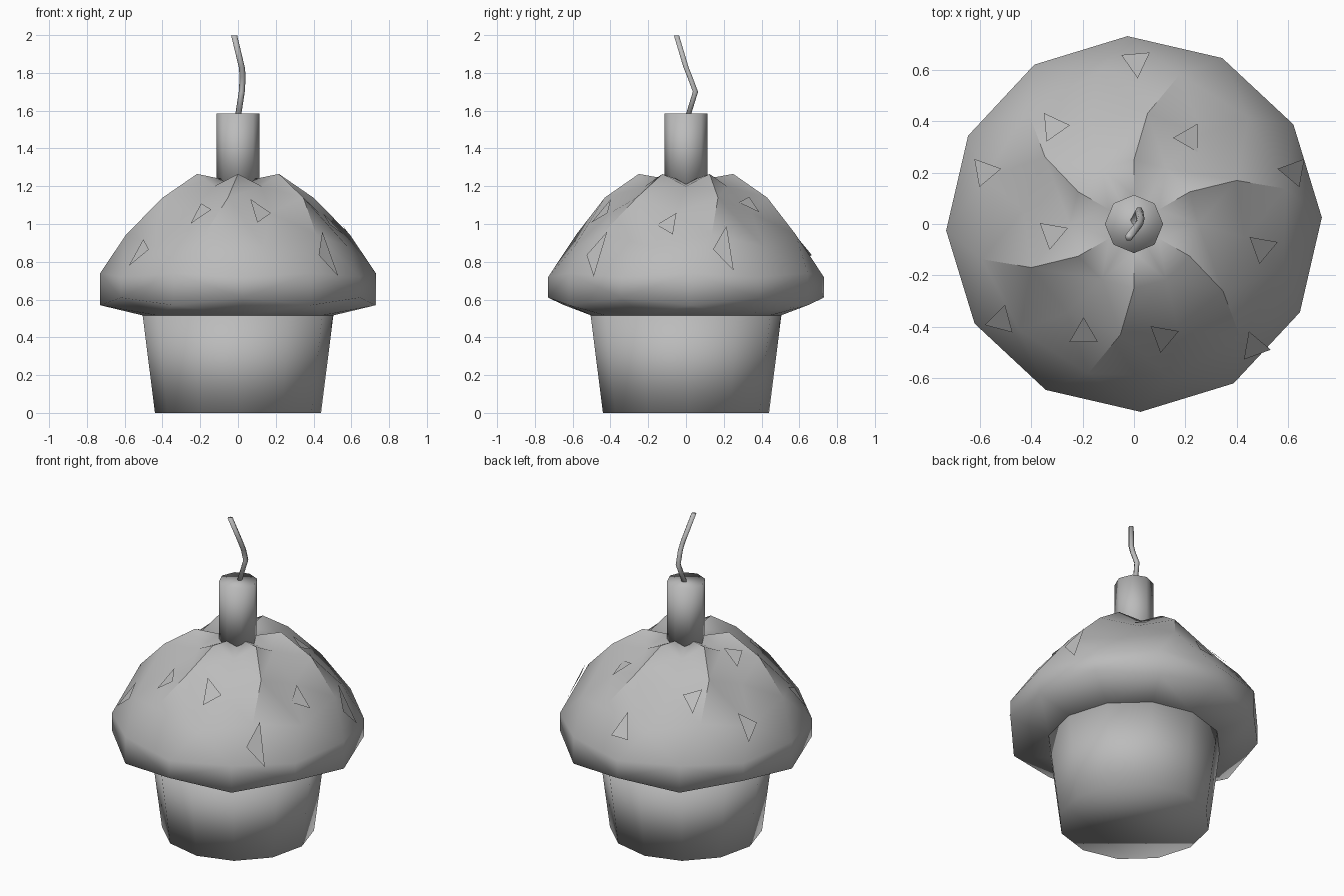
import bpy, bmesh, math
from mathutils import Vector
from mathutils.bvhtree import BVHTree

cube = bpy.data.objects.get("Cube")
if cube:
    bpy.data.objects.remove(cube)

grey = bpy.data.materials.new("plain_grey")
grey.use_nodes = True
COLOR = (0.5, 0.5, 0.5, 1)
grey.diffuse_color = COLOR
grey.node_tree.nodes["Principled BSDF"].inputs["Base Color"].default_value = COLOR


def finish(name, bm, smooth=True):
    mesh = bpy.data.meshes.new(name)
    for f in bm.faces:
        f.smooth = smooth
    bm.to_mesh(mesh)
    mesh.materials.append(grey)
    obj = bpy.data.objects.new(name, mesh)
    bpy.context.collection.objects.link(obj)
    return obj


def polar(r, degrees, z):
    a = math.radians(degrees)
    return Vector((r * math.cos(a), r * math.sin(a), z))


def loft(bm, rings):
    """Skin a stack of closed rings, ordered from bottom to top."""
    loops = [[bm.verts.new(p) for p in ring] for ring in rings]
    for low, high in zip(loops, loops[1:]):
        n = len(low)
        for i in range(n):
            j = (i + 1) % n
            bm.faces.new((low[i], low[j], high[j], high[i]))
    return loops


def solid(name, rings):
    bm = bmesh.new()
    loops = loft(bm, rings)
    bm.faces.new(loops[0][::-1])
    bm.faces.new(loops[-1])
    return finish(name, bm)


# Cup: tapered twelve-sided base
solid("cup", [[polar(r, 30 * i + 2, z) for i in range(12)]
              for r, z in ((0.44, 0), (0.505, 0.515))])

# Icing: radius, ridge height, groove height, swirl angle; six overlapping folds
ICING = [(0.50, 0.515, 0.515, -28), (0.73, 0.57, 0.61, -28),
         (0.73, 0.74, 0.72, -28), (0.607, 0.945, 0.88, -17),
         (0.433, 1.14, 1.06, -7), (0.25, 1.265, 1.20, 0), (0.11, 1.24, 1.21, 0)]
bm = bmesh.new()
loops = loft(bm, [[polar(r, 30 + 30 * i + swirl, groove if i % 2 else ridge)
                   for i in range(12)] for r, ridge, groove, swirl in ICING])
bm.faces.new(loops[0][::-1])
center = bm.verts.new((0, 0, 1.23))
for i in range(12):
    bm.faces.new((loops[-1][i], loops[-1][(i + 1) % 12], center))
for low, high in zip(loops[3:], loops[4:]):
    for i in range(0, 12, 2):
        bm.edges.get((low[i], high[i])).smooth = False
bmesh.ops.triangulate(bm, faces=bm.faces[:])
tree = BVHTree.FromBMesh(bm)
finish("icing", bm)

# Candle
solid("candle", [[polar(0.113, 45 * i, z) for i in range(8)] for z in (1.2, 1.585)])

# Wick: bent thin tube
PATH = [(0, 0.01, 1.57), (0.02, 0.05, 1.7), (0.025, 0.02, 1.78),
        (0.02, 0, 1.83), (-0.02, -0.05, 1.997)]
solid("wick", [[Vector(p) + polar(0.016, 60 * i, 0) for i in range(6)] for p in PATH])

# Sprinkles: x, y and pointing direction of each small triangle on the icing
SPRINKLES = [(0.01, 0.62, -85), (-0.31, 0.37, 5), (0.21, 0.33, 180),
             (-0.57, 0.20, -110), (0.61, 0.20, -70), (-0.31, -0.04, -100),
             (0.49, -0.09, -100), (-0.51, -0.37, -45), (-0.19, -0.42, 90),
             (0.11, -0.43, 20), (0.46, -0.47, -130)]
bm = bmesh.new()
for x, y, turn in SPRINKLES:
    hit, normal, _, _ = tree.ray_cast(Vector((x, y, 3)), Vector((0, 0, -1)))
    corners = []
    for k in range(3):
        flat = polar(0.064, turn + 120 * k, 0)
        flat.z = -(normal.x * flat.x + normal.y * flat.y) / normal.z
        corners.append(bm.verts.new(hit + normal * 0.012 + flat))
    bm.faces.new(corners)
finish("sprinkles", bm, smooth=False)
